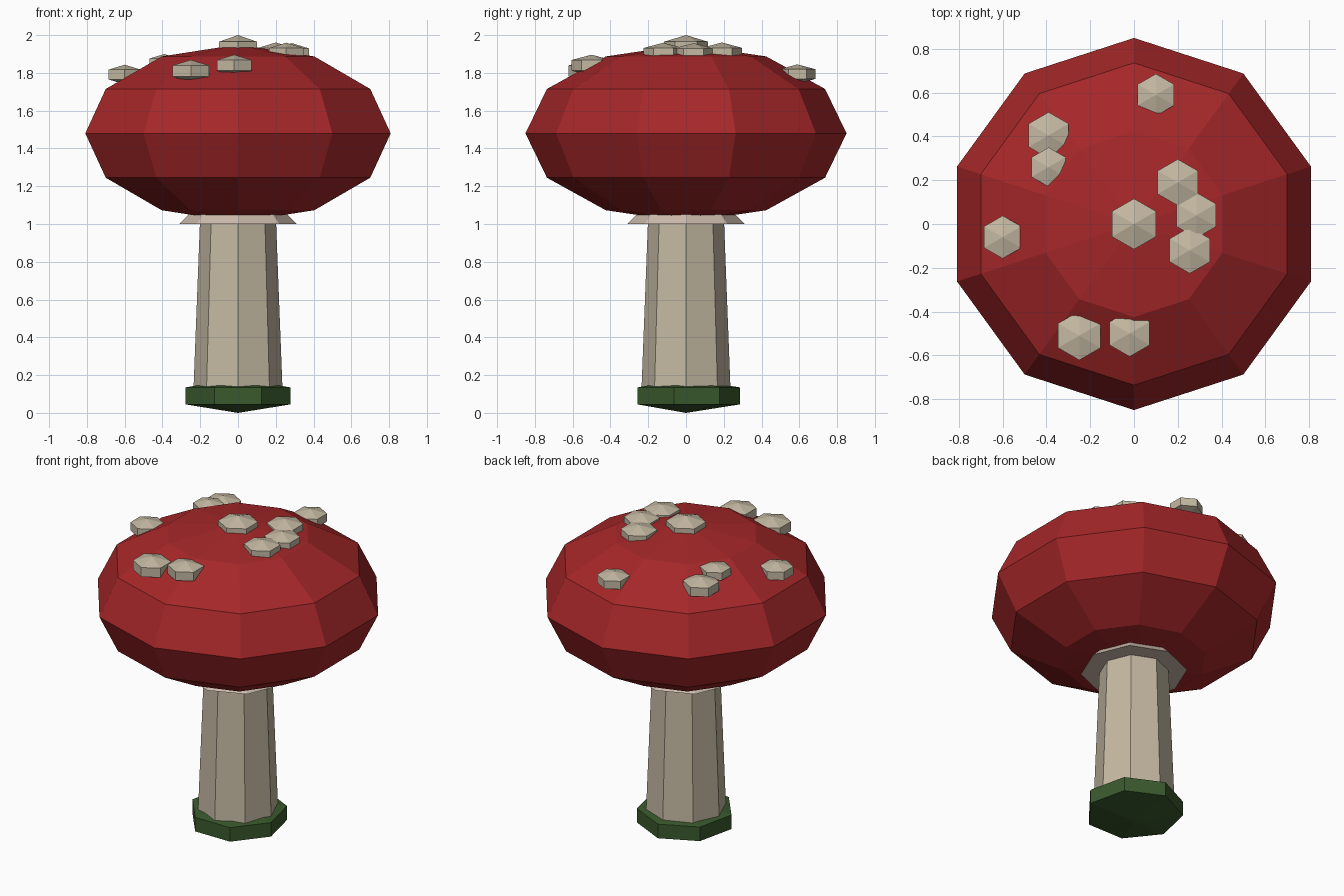
import bpy
from math import sqrt

cube = bpy.data.objects.get("Cube")
if cube:
    bpy.data.objects.remove(cube, do_unlink=True)


def make_material(name, rgb):
    mat = bpy.data.materials.new(name)
    mat.use_nodes = True
    mat.diffuse_color = (*rgb, 1)
    mat.node_tree.nodes["Principled BSDF"].inputs["Base Color"].default_value = (*rgb, 1)
    return mat


red = make_material("cap red", (0.38, 0.02, 0.022))
cream = make_material("stem cream", (0.55, 0.48, 0.36))
pale = make_material("skirt pale cream", (0.62, 0.50, 0.42))
green = make_material("moss green", (0.042, 0.10, 0.026))


def finish(name, mat):
    obj = bpy.context.object
    obj.name = name
    obj.data.materials.append(mat)
    bpy.ops.object.transform_apply(location=False, rotation=False, scale=True)
    bpy.ops.object.shade_flat()
    return obj


# Squashed low-poly ball with a vertex column on +x
def ball(name, mat, segments, rings, radius, height, location):
    bpy.ops.mesh.primitive_uv_sphere_add(
        segments=segments, ring_count=rings, radius=1, location=location)
    bpy.context.object.scale = (radius, radius, height)
    return finish(name, mat)


# Eight-sided tapered column between two heights
def taper(name, mat, r_low, r_high, z_low, z_high):
    bpy.ops.mesh.primitive_cone_add(
        vertices=8, radius1=r_low, radius2=r_high, depth=z_high - z_low,
        location=(0, 0, (z_low + z_high) / 2))
    return finish(name, mat)


CAP_R, CAP_H, CAP_Z = 0.85, 0.47, 1.48

ball("moss_base", green, 7, 3, 0.329, 0.09, (0, 0, 0.09))
taper("stem", cream, 0.237, 0.198, 0.09, 1.1)
taper("skirt", pale, 0.31, 0.21, 1.0, 1.1)
ball("cap", red, 10, 6, CAP_R, CAP_H, (0, 0, CAP_Z))

# Raised spots: x, y and visible radius, each sunk slightly into the cap
spots = [
    (0, 0, 0.116), (0.10, 0.59, 0.096), (-0.39, 0.405, 0.106),
    (-0.39, 0.26, 0.09), (-0.60, -0.06, 0.098), (-0.25, -0.51, 0.112),
    (-0.02, -0.50, 0.106), (0.255, -0.12, 0.106), (0.285, 0.04, 0.104),
    (0.20, 0.19, 0.106),
]
for i, (x, y, r) in enumerate(spots):
    z = CAP_Z + CAP_H * sqrt(1 - (x * x + y * y) / CAP_R ** 2) - 0.02
    radius = r / 0.866
    height = 2.0 - z if i == 0 else radius * 0.46
    ball(f"spot_{i + 1}", cream, 6, 3, radius, height, (x, y, z))
